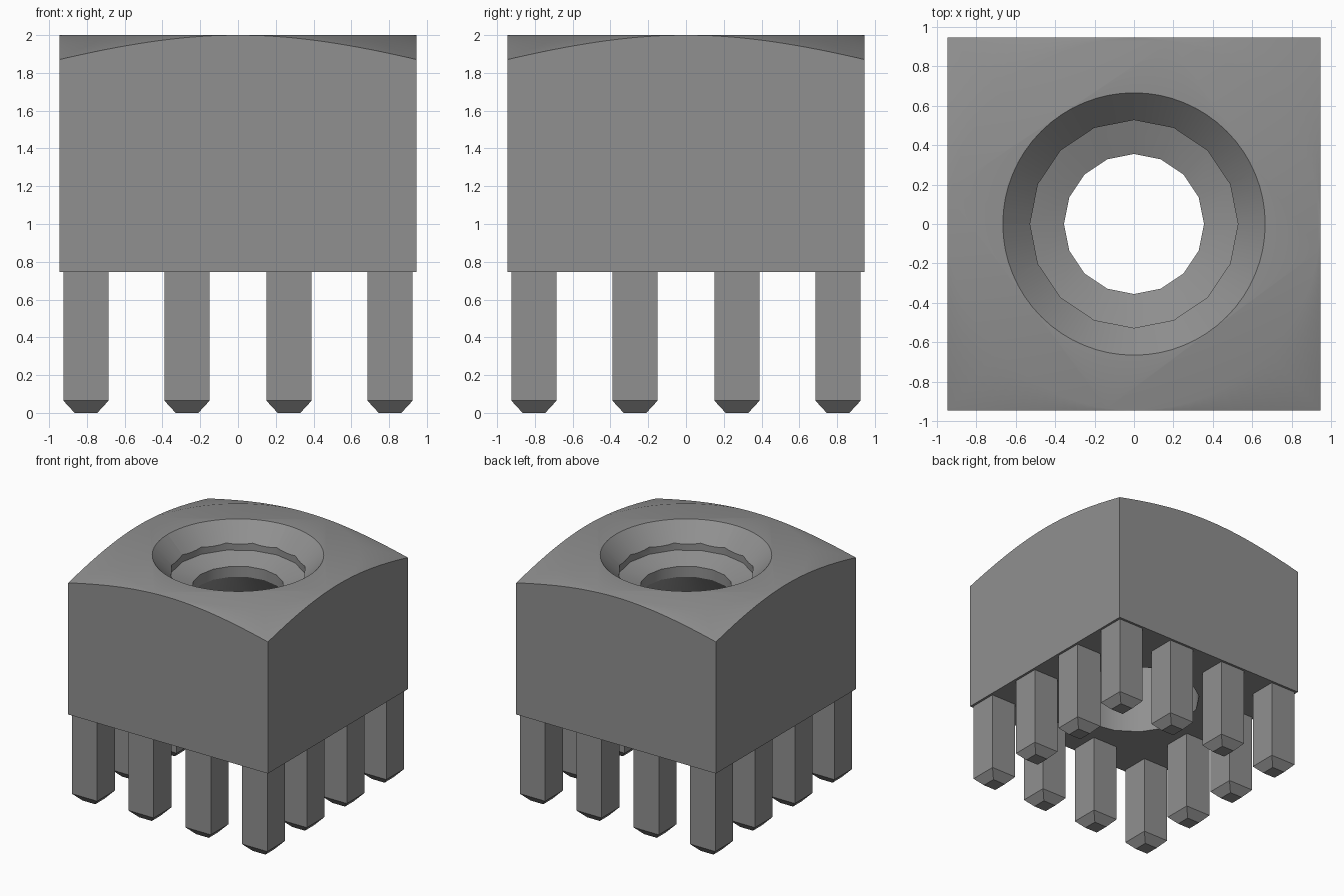
import bpy, bmesh, math

cube = bpy.data.objects.get("Cube")
if cube:
    bpy.data.objects.remove(cube, do_unlink=True)

grey = bpy.data.materials.new("plain_grey")
grey.use_nodes = True
COLOUR = (0.28, 0.28, 0.28, 1)
grey.diffuse_color = COLOUR
grey.node_tree.nodes["Principled BSDF"].inputs["Base Color"].default_value = COLOUR

HALF, BASE, TOP = 0.945, 0.745, 2.0


def add_object(name, bm):
    bmesh.ops.recalc_face_normals(bm, faces=bm.faces)
    mesh = bpy.data.meshes.new(name)
    bm.to_mesh(mesh)
    bm.free()
    mesh.materials.append(grey)
    obj = bpy.data.objects.new(name, mesh)
    bpy.context.collection.objects.link(obj)
    return obj


def lathe(name, profile, sides):
    """Closed solid of revolution from (radius, height) rings."""
    bm = bmesh.new()
    rings = []
    for r, z in profile:
        rings.append([bm.verts.new((r * math.cos(2 * math.pi * i / sides),
                                    r * math.sin(2 * math.pi * i / sides), z))
                      for i in range(sides)])
    for a, b in zip(rings, rings[1:]):
        for i in range(sides):
            j = (i + 1) % sides
            bm.faces.new((a[i], a[j], b[j], b[i]))
    bm.faces.new(rings[0])
    bm.faces.new(rings[-1])
    return add_object(name, bm)


def box(bm, half, z0, z1, cx=0, cy=0, tip=None):
    """Square block; tip = (half width, height) adds a tapered lower end."""
    levels = [(half, z1), (half, z0)] + ([tip] if tip else [])
    rings = [[bm.verts.new((cx + sx * h, cy + sy * h, z))
              for sx, sy in ((-1, -1), (1, -1), (1, 1), (-1, 1))] for h, z in levels]
    for a, b in zip(rings, rings[1:]):
        for i in range(4):
            bm.faces.new((a[i], a[(i + 1) % 4], b[(i + 1) % 4], b[i]))
    bm.faces.new(rings[0])
    bm.faces.new(rings[-1])


# Square body
bm = bmesh.new()
box(bm, HALF, BASE, TOP + 0.1)
body = add_object("body", bm)

# Flat top with conical corner chamfer, countersink, and stepped bore
crown = lathe("crown_cutter", [(1.5, 0.5), (1.5, TOP - 0.33 * (1.5 - HALF)), (HALF, TOP)], 128)
sink = lathe("countersink_cutter", [(0.505, 1.84), (0.715, 2.05)], 64)
bore = lathe("bore_cutter", [(0.53, 0.6), (0.53, 1.37), (0.355, 1.65), (0.355, 1.74),
                             (0.527, 1.80), (0.527, 1.865)], 16)
for cutter, operation in ((crown, "INTERSECT"), (bore, "DIFFERENCE"), (sink, "DIFFERENCE")):
    mod = body.modifiers.new(cutter.name, "BOOLEAN")
    mod.operation = operation
    mod.solver = "EXACT"
    mod.object = cutter
    bpy.ops.object.select_all(action="DESELECT")
    body.select_set(True)
    bpy.context.view_layer.objects.active = body
    bpy.ops.object.modifier_apply(modifier=mod.name)
    bpy.data.objects.remove(cutter, do_unlink=True)
bpy.ops.object.shade_smooth_by_angle(angle=math.radians(25))

# Twelve square legs with tapered tips around the edge
spots = (-0.805, -0.27, 0.27, 0.805)
count = 0
for x in spots:
    for y in spots:
        if max(abs(x), abs(y)) > 0.5:
            count += 1
            bm = bmesh.new()
            box(bm, 0.12, 0.065, BASE, x, y, tip=(0.06, 0.0))
            add_object(f"leg_{count}", bm)
